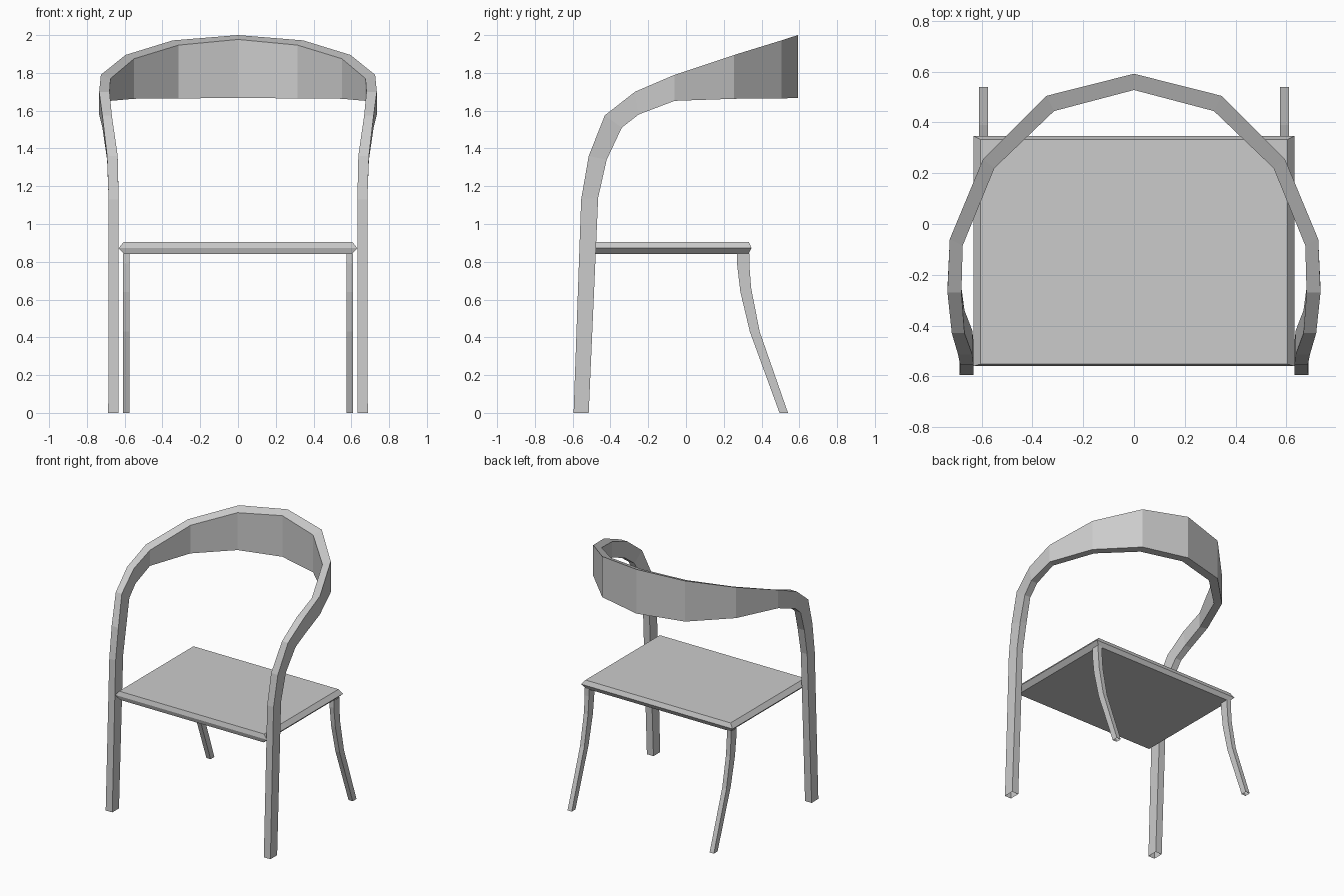
import bpy, bmesh

if "Cube" in bpy.data.objects:
    bpy.data.objects.remove(bpy.data.objects["Cube"])


def loft(name, rings, cap=False):
    """Skin a list of equal-length closed rings into a flat-faced object."""
    bm = bmesh.new()
    loops = [[bm.verts.new(p) for p in ring] for ring in rings]
    n = len(rings[0])
    for a, b in zip(loops, loops[1:]):
        for i in range(n):
            j = (i + 1) % n
            bm.faces.new((a[i], a[j], b[j], b[i]))
    if cap:
        bm.faces.new(loops[0][::-1])
        bm.faces.new(loops[-1])
    bmesh.ops.recalc_face_normals(bm, faces=bm.faces)
    mesh = bpy.data.meshes.new(name)
    bm.to_mesh(mesh)
    bm.free()
    ob = bpy.data.objects.new(name, mesh)
    bpy.context.collection.objects.link(ob)
    return ob


def mirror(ring):
    return [(-x, y, z) for x, y, z in ring]


# Front legs and backrest: one continuous band
# leg stations: outer x, inner x, front edge y z, rear edge y z
leg = [
    (0.687, 0.632, -0.595, 0.0, -0.515, 0.0),
    (0.685, 0.632, -0.555, 1.13, -0.465, 1.14),
    (0.693, 0.637, -0.515, 1.36, -0.42, 1.34),
    (0.718, 0.668, -0.43, 1.575, -0.34, 1.51),
    (0.735, 0.68, -0.27, 1.70, -0.25, 1.58),
]
# backrest stations: outer x y, inner x y, outer top z, inner top z, bottom z
back = [
    (0.726, -0.06, 0.675, -0.085, 1.79, 1.77, 1.652),
    (0.595, 0.255, 0.55, 0.22, 1.895, 1.875, 1.663),
    (0.345, 0.505, 0.315, 0.445, 1.972, 1.947, 1.665),
    (0.0, 0.592, 0.0, 0.528, 2.0, 1.977, 1.667),
]
half = [[(xo, yf, zf), (xi, yf, zf), (xi, yr, zr), (xo, yr, zr)]
        for xo, xi, yf, zf, yr, zr in leg]
half += [[(xo, yo, zo), (xi, yi, zi), (xi, yi, zb), (xo, yo, zb)]
         for xo, yo, xi, yi, zo, zi, zb in back]
loft("front_legs_and_backrest", half + [mirror(r) for r in half[-2::-1]])

# Seat: thin slab with a pointed edge all round
seat = [(0.60, -0.55, 0.33, 0.84), (0.632, -0.56, 0.347, 0.872),
        (0.605, -0.552, 0.333, 0.905)]
loft("seat", [[(-x, y0, z), (x, y0, z), (x, y1, z), (-x, y1, z)]
              for x, y0, y1, z in seat], cap=True)

# Rear legs: slim and curving backwards (front y z, rear y z)
rear = [
    (0.495, 0.0, 0.54, 0.0),
    (0.338, 0.43, 0.39, 0.43),
    (0.288, 0.64, 0.345, 0.66),
    (0.27, 0.79, 0.335, 0.79),
    (0.27, 0.845, 0.335, 0.845),
]
rings = [[(0.575, yf, zf), (0.61, yf, zf), (0.61, yr, zr), (0.575, yr, zr)]
         for yf, zf, yr, zr in rear]
loft("rear_leg_right", rings)
loft("rear_leg_left", [mirror(r) for r in rings])
